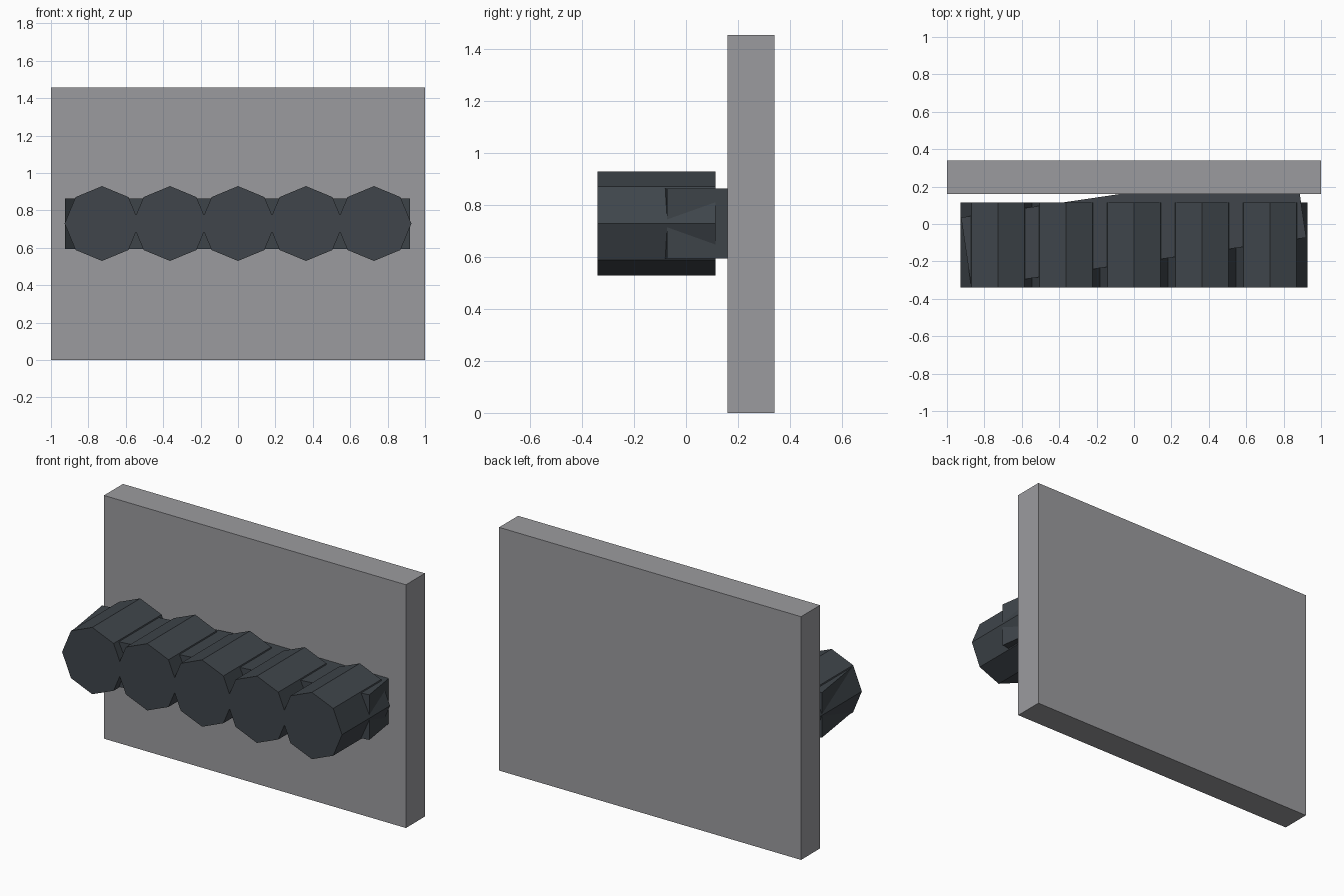
import bpy, math

if "Cube" in bpy.data.objects:
    bpy.data.objects.remove(bpy.data.objects["Cube"])


def material(name, rgb):
    m = bpy.data.materials.new(name)
    m.diffuse_color = (*rgb, 1.0)
    m.use_nodes = True
    m.node_tree.nodes["Principled BSDF"].inputs["Base Color"].default_value = m.diffuse_color
    return m


GREY = material("light grey", (0.33, 0.33, 0.345))
DARK = material("dark slate", (0.05, 0.06, 0.07))
MID_Z = 0.728


def finish(name, mat):
    ob = bpy.context.object
    ob.name = name
    ob.data.materials.append(mat)
    return ob


def box(name, size, loc, mat, turn=0.0):
    bpy.ops.mesh.primitive_cube_add(size=1, location=loc, rotation=(0, 0, turn))
    ob = finish(name, mat)
    ob.scale = size
    return ob


# Upright backing panel
box("back_panel", (2.0, 0.18, 1.456), (0, 0.25, 0.728), GREY)

# Slightly skewed bar joining the pegs and running into the panel
box("cross_bar", (1.81, 0.376, 0.27), (-0.002, -0.019, MID_Z + 0.002), DARK,
    math.radians(8.4))

# Row of five octagonal pegs, a corner pointing straight up
for i in range(5):
    bpy.ops.mesh.primitive_cylinder_add(
        vertices=8, radius=0.2, depth=0.454,
        location=((i - 2) * 0.3635, -0.113, MID_Z + 0.002),
        rotation=(math.pi / 2, 0, 0))
    finish(f"peg_{i + 1}", DARK)
